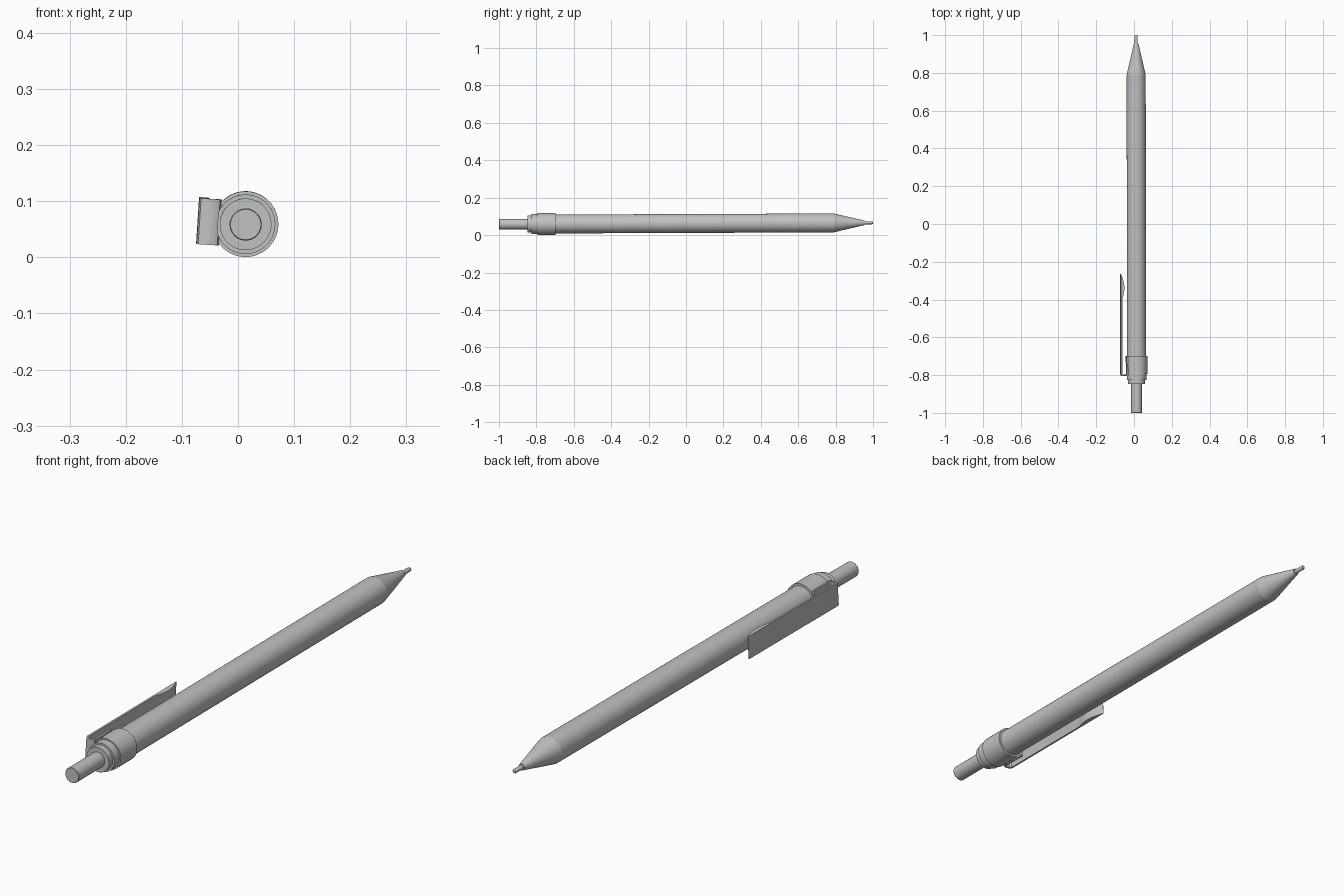
import bpy, bmesh, math
from mathutils import Matrix, Vector

cube = bpy.data.objects.get("Cube")
if cube:
    bpy.data.objects.remove(cube, do_unlink=True)

# single grey material
grey = bpy.data.materials.new("grey")
grey.use_nodes = True
colour = (0.53, 0.54, 0.53, 1)
grey.diffuse_color = colour
grey.node_tree.nodes["Principled BSDF"].inputs["Base Color"].default_value = colour

# pencil axis: slightly tilted along its length and rolled a few degrees
PLACE = (Matrix.Translation((0.0125, 0, 0.0622))
         @ Matrix.Rotation(0.0038, 4, 'X')
         @ Matrix.Rotation(0.0012, 4, 'Z')
         @ Matrix.Rotation(math.radians(3.7), 4, 'Y'))


def finish(name, bm):
    bmesh.ops.remove_doubles(bm, verts=bm.verts, dist=1e-6)
    bmesh.ops.recalc_face_normals(bm, faces=bm.faces)
    mesh = bpy.data.meshes.new(name)
    bm.to_mesh(mesh)
    bm.free()
    mesh.materials.append(grey)
    ob = bpy.data.objects.new(name, mesh)
    bpy.context.collection.objects.link(ob)
    ob.matrix_world = PLACE
    bpy.ops.object.select_all(action='DESELECT')
    ob.select_set(True)
    bpy.context.view_layer.objects.active = ob
    bpy.ops.object.shade_smooth_by_angle(angle=math.radians(30))
    return ob


def lathe(name, profile, flat=None, segments=64):
    """Turn (radius, y) points round the Y axis; flat limits the clip side."""
    bm = bmesh.new()
    verts = [bm.verts.new((r, y, 0)) for r, y in profile]
    edges = [bm.edges.new(pair) for pair in zip(verts, verts[1:])]
    bmesh.ops.spin(bm, geom=verts + edges, cent=(0, 0, 0), axis=(0, 1, 0),
                   angle=math.tau, steps=segments, use_duplicate=False)
    if flat:
        for v in bm.verts:
            v.co.x = max(v.co.x, -flat)
    return finish(name, bm)


# turned parts, from the push button to the lead sleeve
lathe("push_button", [(0, -1), (0.027, -1), (0.0285, -0.998), (0.0285, -0.84), (0, -0.84)])
lathe("rear_ring", [(0, -0.847), (0.046, -0.847), (0.046, -0.82), (0, -0.82)])
lathe("middle_ring", [(0, -0.825), (0.053, -0.825), (0.053, -0.785), (0, -0.785)], flat=0.05)
lathe("collar", [(0, -0.795), (0.0585, -0.795), (0.0585, -0.698), (0, -0.698)], flat=0.052)
lathe("barrel", [(0, -0.71), (0.0505, -0.71), (0.0505, 0.79), (0, 0.79)])
lathe("cone", [(0, 0.79), (0.0505, 0.79), (0.012, 0.955), (0, 0.955)])
lathe("lead_sleeve", [(0, 0.95), (0.008, 0.95), (0.008, 0.994), (0.006, 0.9985), (0, 1)], segments=32)

# clip: one bent strip with a rounded gripping bump, drawn in x,y and extruded in z
outline = [(-0.085, -0.265), (-0.085, -0.793), (-0.082, -0.801), (-0.075, -0.805),
           (-0.055, -0.805), (-0.048, -0.801), (-0.045, -0.793), (-0.049, -0.70),
           (-0.056, -0.70), (-0.052, -0.791), (-0.057, -0.798), (-0.073, -0.798),
           (-0.078, -0.791)]
for i in range(13):
    t = i / 12
    x = -0.078 - 0.006 * t + 0.0145 * math.sin(math.pi * t)
    outline.append((x, -0.40 + 0.135 * t))

bm = bmesh.new()
face = bm.faces.new([bm.verts.new((x, y, -0.041)) for x, y in outline])
side = bmesh.ops.extrude_face_region(bm, geom=[face])
bmesh.ops.translate(bm, vec=Vector((0, 0, 0.082)),
                    verts=[g for g in side["geom"] if isinstance(g, bmesh.types.BMVert)])
finish("pocket_clip", bm)
